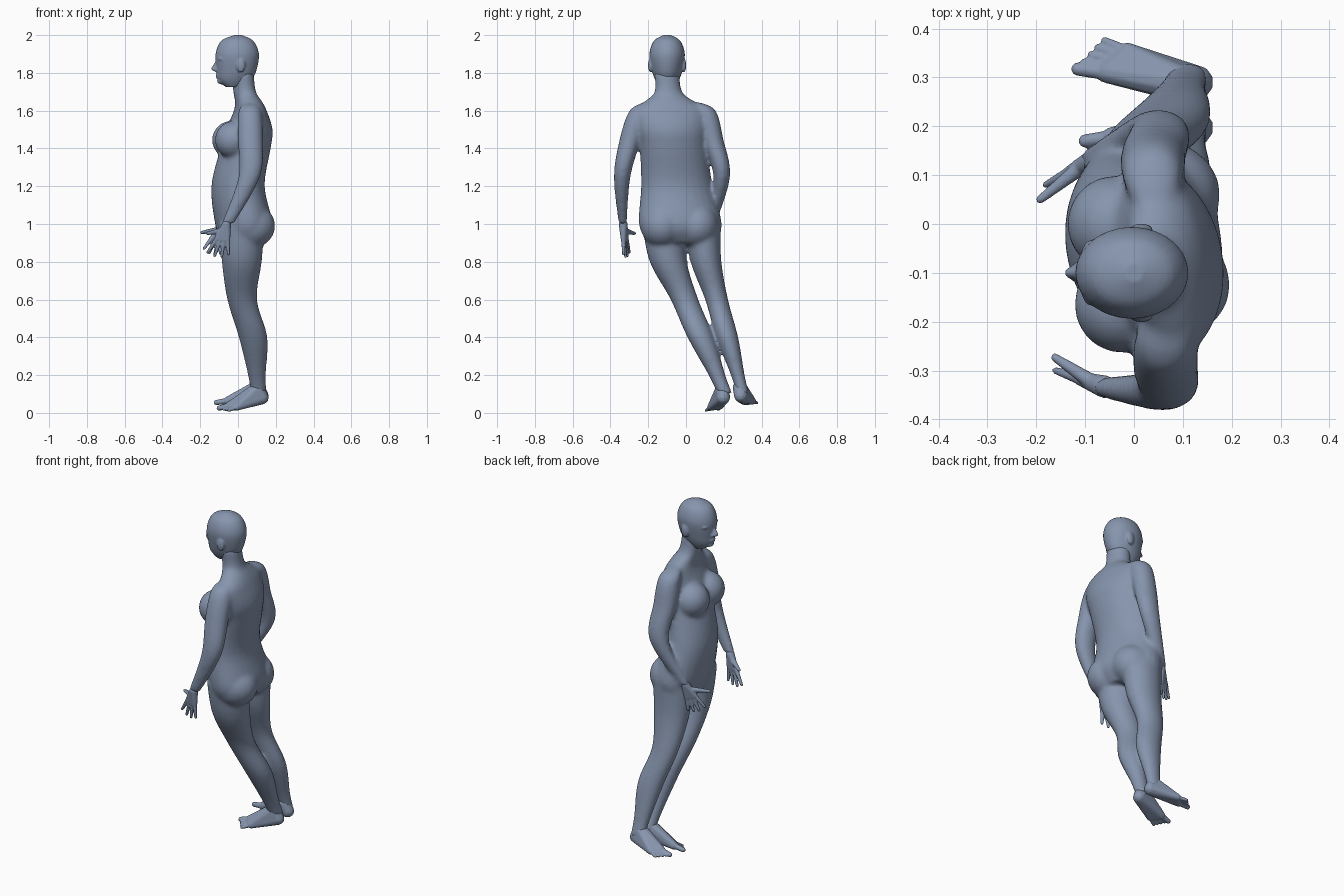
import bpy, bmesh, math
from mathutils import Vector, Matrix

cube = bpy.data.objects.get("Cube")
if cube:
    bpy.data.objects.remove(cube)

skin = bpy.data.materials.new("slate_blue")
skin.use_nodes = True
slate = (.24, .3, .42, 1)
skin.diffuse_color = slate
skin.node_tree.nodes["Principled BSDF"].inputs["Base Color"].default_value = slate


def smooth_path(stations, steps=5):
    """Fill in a smooth curve through the given stations."""
    keys = [Vector(s) for s in stations]
    keys = [keys[0]] + keys + [keys[-1]]
    path = []
    for before, start, end, after in zip(keys, keys[1:], keys[2:], keys[3:]):
        leave, arrive = (end - before) / 2, (after - start) / 2
        for step in range(steps):
            t = step / steps
            ease = t * t * (3 - 2 * t)
            path.append(start.lerp(end, ease)
                        + leave * t * (1 - t) ** 2 - arrive * t * t * (1 - t))
    return path + [keys[-1]]


def loft(bm, stations, shear=0, sides=28):
    """Skin horizontal oval sections given as (x, y, z, x radius, y radius)."""
    loops = []
    for x, y, z, radius_x, radius_y in smooth_path(stations):
        loop = []
        for side in range(sides):
            angle = math.tau * side / sides
            across = radius_y * math.sin(angle)
            along = radius_x * math.cos(angle) + shear * across
            loop.append(bm.verts.new((x + along, y + across, z)))
        loops.append(loop)
    for lower, upper in zip(loops, loops[1:]):
        for i in range(sides):
            bm.faces.new((lower[i - 1], lower[i], upper[i], upper[i - 1]))
    bm.faces.new(loops[0][::-1])
    bm.faces.new(loops[-1])


def ball(bm, center, radii):
    place = Matrix.Translation(center) @ Matrix.Diagonal((*radii, 1))
    bmesh.ops.create_uvsphere(bm, u_segments=20, v_segments=12, radius=1, matrix=place)


def hull(bm, *spheres):
    """Wrap a convex skin around spheres given as (center, radius)."""
    cloud = bmesh.new()
    for center, radius in spheres:
        bmesh.ops.create_icosphere(cloud, subdivisions=2, radius=radius,
                                   matrix=Matrix.Translation(center))
    points = [bm.verts.new(v.co) for v in cloud.verts]
    cloud.free()
    bmesh.ops.convex_hull(bm, input=points)
    loose = [v for v in points if v.is_valid and not v.link_faces]
    bmesh.ops.delete(bm, geom=loose, context='VERTS')


def fuse(name, bm, voxel, softness):
    """Blend the overlapping volumes of one part into a single skin."""
    bmesh.ops.recalc_face_normals(bm, faces=bm.faces)
    mesh = bpy.data.meshes.new(name)
    bm.to_mesh(mesh)
    bm.free()
    mesh.materials.append(skin)
    part = bpy.data.objects.new(name, mesh)
    bpy.context.collection.objects.link(part)
    blend = part.modifiers.new("Blend", 'REMESH')
    blend.mode = 'VOXEL'
    blend.voxel_size = voxel
    blend.use_smooth_shade = True
    soften = part.modifiers.new("Soften", 'SMOOTH')
    soften.factor = .5
    soften.iterations = softness


def leg(bm, hip_y, ground_y, lean, flatness):
    """Both legs share one side profile and slant sideways in a straight line."""
    profile = [(.02, 1, .12), (.02, .8, .106), (.022, .6, .079),
               (.08, .4, .076), (.1, .2, .048), (.11, .1, .043)]
    loft(bm, [(x, max(hip_y, ground_y - lean * z), z, radius, radius * flatness)
              for x, z, radius in profile])


def arm(bm, path):
    """Shoulder, upper arm, elbow and wrist share the same thickness."""
    sizes = [(1.645, .025, .03), (1.6, .06, .06), (1.45, .067, .058),
             (1.25, .058, .044), (1, .034, .022)]
    loft(bm, [(x, y, *size) for (x, y), size in zip(path, sizes)])


# Torso and neck, drifting sideways with height
body = bmesh.new()
trunk = [(.02, .9, .11, .18), (.03, 1, .15, .22), (0, 1.2, .14, .19),
         (.04, 1.4, .132, .18), (.06, 1.5, .122, .19), (.065, 1.6, .085, .19),
         (.055, 1.65, .07, .13), (.035, 1.7, .06, .073), (.025, 1.8, .058, .066)]
loft(body, [(x, .06 - .09 * z, z, depth, width) for x, z, depth, width in trunk], shear=-.1)

# Chest and seat, mostly sunk into the torso
for x, y in ((-.025, -.165), (-.04, 0)):
    ball(body, (x, y, 1.445), (.098, .1, .1))
for x, y in ((.065, -.125), (.045, .06)):
    ball(body, (x, y, .99), (.133, .115, .12))

# Limbs
arm(body, [(.065, -.19), (.063, -.24), (.065, -.293), (.06, -.338), (-.055, -.335)])
arm(body, [(.04, .04), (.038, .098), (.04, .14), (.045, .19), (-.08, .135)])
leg(body, hip_y=-.12, ground_y=.25, lean=.43, flatness=.93)
leg(body, hip_y=.09, ground_y=.33, lean=.28, flatness=.77)
fuse("body", body, voxel=.009, softness=16)

# Head
head = bmesh.new()
middle = -.1
skull = [(-.025, 1.725, .04, .04), (-.018, 1.76, .085, .062), (-.008, 1.81, .105, .08),
         (-.004, 1.9, .115, .094), (-.004, 1.97, .085, .07), (0, 2, .02, .02)]
loft(head, [(x, middle, z, depth, width) for x, z, depth, width in skull])

# Nose, lips and chin
bridge, tip = (-.105, middle, 1.86), (-.133, middle, 1.822)
nostrils = [((-.113, middle + side, 1.815), .01) for side in (-.014, .014)]
hull(head, (bridge, .012), (tip, .01), *nostrils)
for x, z in ((-.1, 1.788), (-.098, 1.777)):
    ball(head, (x, middle, z), (.02, .026, .008))
ball(head, (-.085, middle, 1.757), (.026, .028, .018))

# Brows and ears
for side in (-1, 1):
    ball(head, (-.086, middle + side * .037, 1.874), (.022, .032, .012))
    ball(head, (.015, middle + side * .088, 1.84), (.024, .013, .038))
fuse("head", head, voxel=.005, softness=6)


def spread(first, last, count):
    first, last = Vector(first), Vector(last)
    return [first.lerp(last, i / (count - 1)) for i in range(count)]


def hand(name, wrist, thumb, index, little):
    """Palm with four fingers fanned between index and little, plus a thumb."""
    bm = bmesh.new()
    wrist = Vector(wrist)
    tips = spread(index, little, 4)
    knuckles = [wrist.lerp(tip, .52) for tip in tips]
    for tip in tips[1:3]:
        tip.z -= .015
    hull(bm, (wrist, .024), *[(knuckle, .014) for knuckle in knuckles])
    for knuckle, tip in zip(knuckles, tips):
        hull(bm, (knuckle, .013), (tip, .008))
    hull(bm, (wrist.lerp(knuckles[0], .45), .017), (thumb, .009))
    fuse(name, bm, voxel=.0045, softness=3)


def foot(name, heel, big_toe, little_toe):
    """Wedge from heel and ankle to the ball, ending in five toes."""
    bm = bmesh.new()
    heel = Vector(heel)
    ankle = heel + Vector((-.025, -.005, .045))
    tips = spread(big_toe, little_toe, 5)
    roots = [tip.lerp(heel, .25) for tip in tips]
    hull(bm, (heel, .036), (ankle, .038), (roots[0], .023), (roots[-1], .018))
    for root, tip in zip(roots, tips):
        thickness = .014 if tip is tips[0] else .0085
        hull(bm, (root, thickness + .003), (tip, thickness))
    fuse(name, bm, voxel=.004, softness=3)


# Hands and feet
hand("left_hand", wrist=(-.06, -.333, 1), thumb=(-.162, -.273, .95),
     index=(-.16, -.3, .85), little=(-.05, -.33, .84))
hand("right_hand", wrist=(-.083, .13, 1), thumb=(-.192, .05, .955),
     index=(-.18, .08, .87), little=(-.095, .115, .845))
foot("left_foot", heel=(.127, .197, .08), big_toe=(-.1, .17, .025),
     little_toe=(-.05, .107, .013))
foot("right_foot", heel=(.127, .29, .09), big_toe=(-.115, .317, .055),
     little_toe=(-.06, .375, .053))
